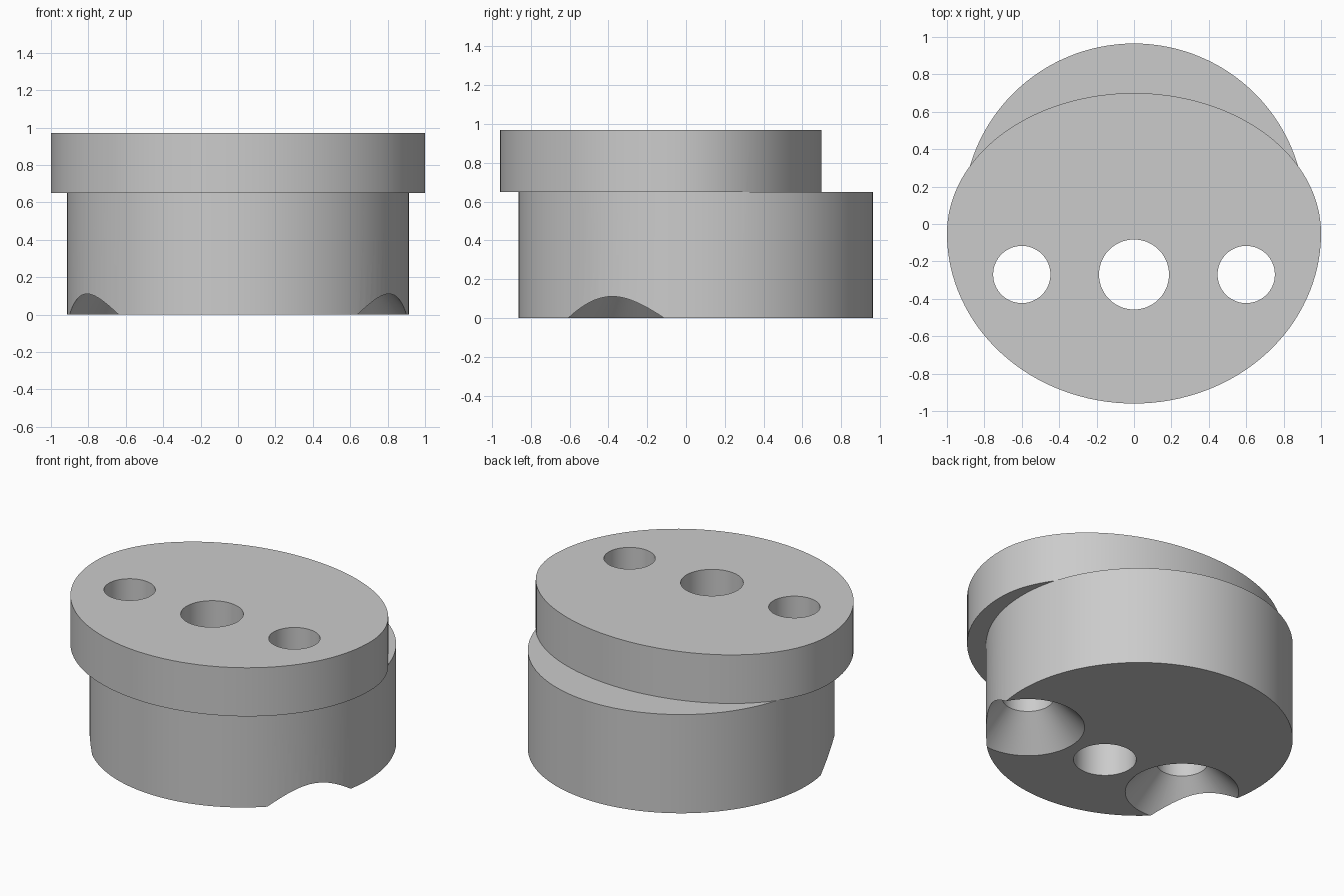
import bpy, bmesh
from math import sin, cos, pi, radians

cube = bpy.data.objects.get("Cube")
if cube:
    bpy.data.objects.remove(cube, do_unlink=True)

SEGMENTS = 128
HOLE_Y = -0.27

grey = bpy.data.materials.new("plain grey")
grey.use_nodes = True
colour = (0.6, 0.6, 0.6, 1)
grey.diffuse_color = colour
grey.node_tree.nodes["Principled BSDF"].inputs["Base Color"].default_value = colour


def loft(name, rings):
    """Closed solid through rings of (x, y, z, x radius, front radius, back radius)."""
    bm = bmesh.new()
    loops = []
    for x, y, z, rx, front, back in rings:
        loop = []
        for i in range(SEGMENTS):
            a = 2 * pi * i / SEGMENTS
            ry = back if sin(a) > 0 else front
            loop.append(bm.verts.new((x + rx * cos(a), y + ry * sin(a), z)))
        loops.append(loop)
    for low, high in zip(loops, loops[1:]):
        for i in range(SEGMENTS):
            j = (i + 1) % SEGMENTS
            bm.faces.new((low[i], low[j], high[j], high[i]))
    bm.faces.new(loops[0][::-1])
    bm.faces.new(loops[-1])
    bmesh.ops.recalc_face_normals(bm, faces=bm.faces)
    mesh = bpy.data.meshes.new(name)
    bm.to_mesh(mesh)
    bm.free()
    mesh.materials.append(grey)
    obj = bpy.data.objects.new(name, mesh)
    bpy.context.collection.objects.link(obj)
    return obj


def round_ring(x, y, z, r):
    return (x, y, z, r, r, r)


def combine(target, tool, operation):
    """Apply a boolean and discard the tool."""
    tool.hide_render = True
    bpy.context.view_layer.objects.active = target
    mod = target.modifiers.new(operation.lower(), "BOOLEAN")
    mod.operation = operation
    mod.solver = "EXACT"
    mod.object = tool
    bpy.ops.object.modifier_apply(modifier=mod.name)
    bpy.data.objects.remove(tool, do_unlink=True)


# Round base with the wider egg-shaped cap set forward on top
body = loft("knob_body", [round_ring(0, 0.05, z, 0.915) for z in (0, 0.65)])
cap = loft("cap", [(0, -0.05, z, 1.0, 0.91, 0.75) for z in (0.65, 0.97)])
combine(body, cap, "UNION")

# Central through hole
combine(body, loft("centre_hole", [round_ring(0, HOLE_Y, z, 0.187) for z in (-0.2, 1.2)]),
        "DIFFERENCE")

# Side holes, countersunk from below so the cones break through the wall
for side in (-1, 1):
    rings = [(-0.1, 0.432), (0.198, 0.153), (1.2, 0.153)]
    cutter = loft("countersunk_hole",
                  [round_ring(side * 0.6, HOLE_Y, z, r) for z, r in rings])
    combine(body, cutter, "DIFFERENCE")

# Smooth walls, crisp rims
bpy.ops.object.select_all(action="DESELECT")
body.select_set(True)
bpy.context.view_layer.objects.active = body
bpy.ops.object.shade_smooth_by_angle(angle=radians(25))
